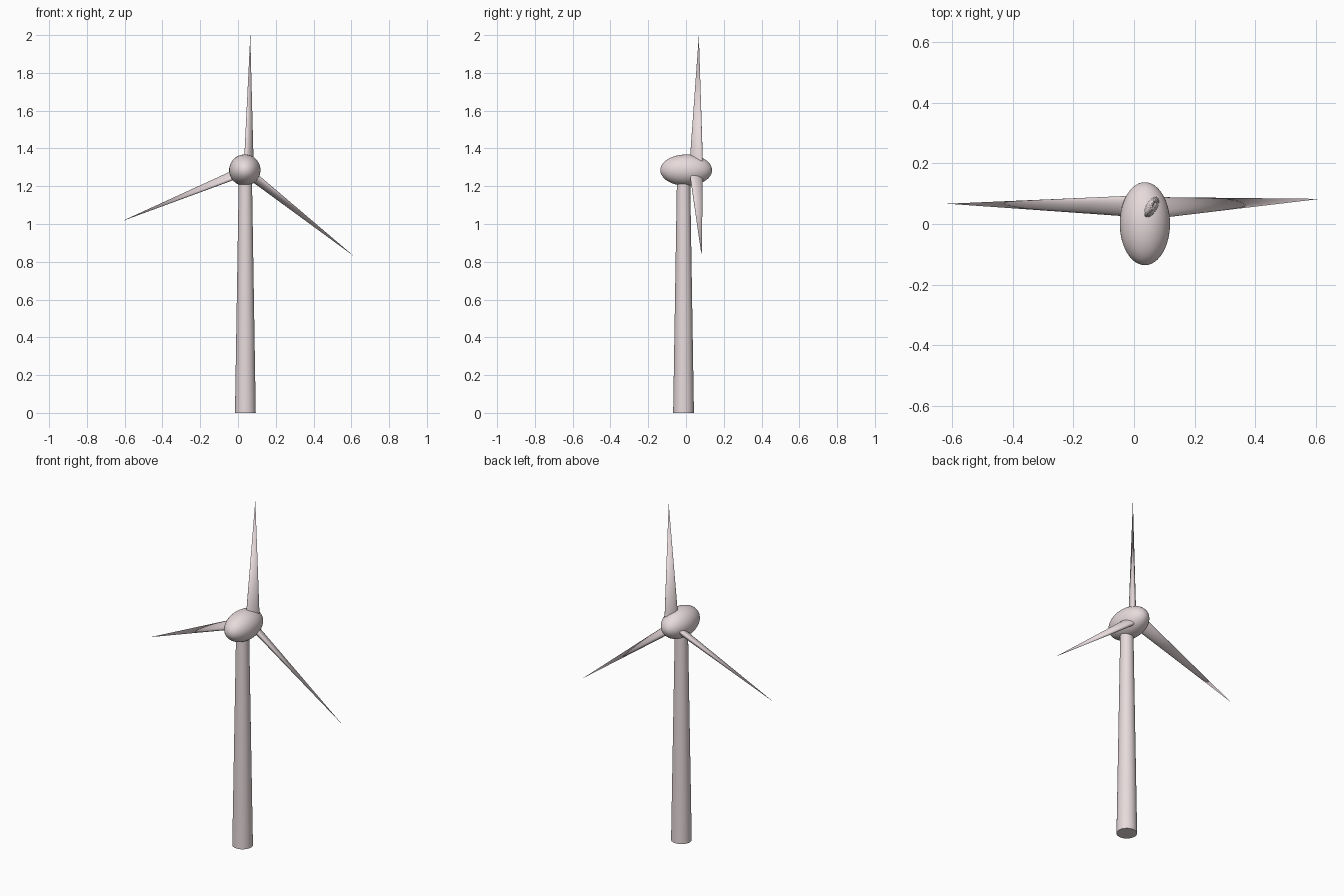
import bpy, math
from mathutils import Vector, Matrix

if "Cube" in bpy.data.objects:
    bpy.data.objects.remove(bpy.data.objects["Cube"])

paint = bpy.data.materials.new("pale_pink")
paint.diffuse_color = (0.80, 0.70, 0.71, 1)
paint.use_nodes = True
paint.node_tree.nodes["Principled BSDF"].inputs["Base Color"].default_value = paint.diffuse_color


def finish(name):
    ob = bpy.context.object
    ob.name = name
    ob.data.materials.append(paint)
    bpy.ops.object.shade_smooth_by_angle(angle=math.radians(40))
    return ob


# tapered tower
bpy.ops.mesh.primitive_cone_add(vertices=48, radius1=0.055, radius2=0.035,
                                depth=1.24, location=(0.039, -0.013, 0.62))
finish("tower")

# egg-shaped nacelle
bpy.ops.mesh.primitive_uv_sphere_add(segments=48, ring_count=24, radius=1,
                                     location=(0.036, 0.001, 1.285),
                                     rotation=(math.radians(90), 0, 0))
finish("nacelle").scale = (0.083, 0.083, 0.137)

# pointed blades with a pitched elliptical section: root, tip
blades = {
    "blade_top": ((0.057, 0.054, 1.30), (0.065, 0.068, 2.00)),
    "blade_right": ((0.049, 0.053, 1.275), (0.616, 0.083, 0.828)),
    "blade_left": ((0.021, 0.058, 1.277), (-0.617, 0.067, 1.014)),
}
pitch = math.radians(30)
for name, (root, tip) in blades.items():
    root, tip = Vector(root), Vector(tip)
    length = (tip - root).length
    d = (tip - root) / length
    side = Vector((0, 1, 0)).cross(d).normalized()
    axis = d.cross(side)
    chord = axis * math.cos(pitch) + side * math.sin(pitch)
    thick = chord.cross(d)
    bpy.ops.mesh.primitive_cone_add(vertices=32, radius1=1, radius2=0, depth=1)
    ob = finish(name)
    frame = Matrix((thick * 0.0195, chord * 0.0405, d * length)).transposed()
    # orient and stretch the unit cone along root -> tip
    if frame.determinant() < 0:
        frame = Matrix((thick * -0.0195, chord * 0.0405, d * length)).transposed()
    ob.data.transform(Matrix.Translation((root + tip) / 2) @ frame.to_4x4())
